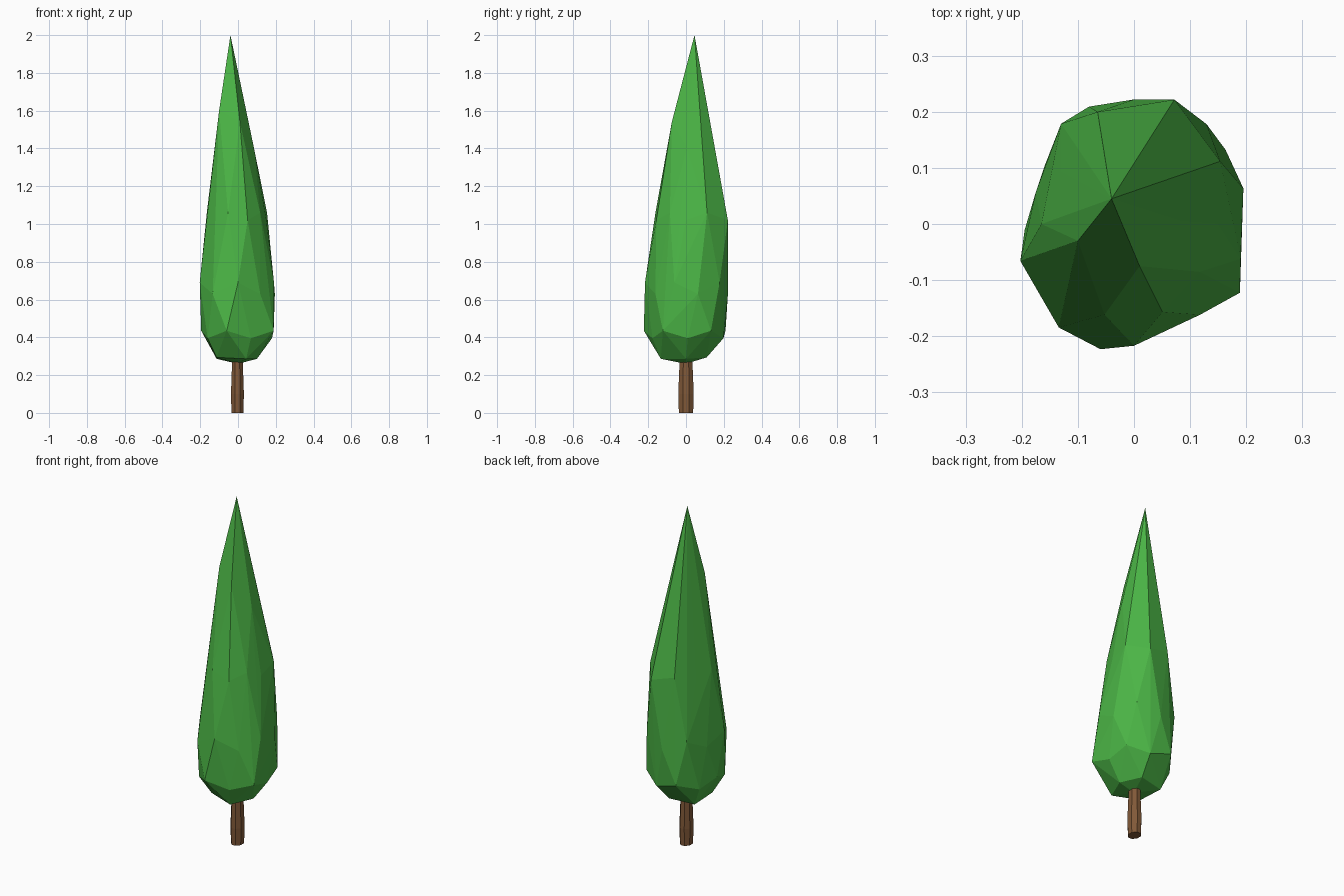
import bpy, bmesh
from math import sin, cos, radians

if "Cube" in bpy.data.objects:
    bpy.data.objects.remove(bpy.data.objects["Cube"])


def ring(z, dz, phase, radii):
    """Uneven horizontal ring; alternate points are raised and lowered by dz."""
    step = 360 / len(radii)
    return [(r * cos(radians(phase + i * step)),
             r * sin(radians(phase + i * step)),
             z + (dz if i % 2 else -dz)) for i, r in enumerate(radii)]


def finish(name, bm, color):
    bmesh.ops.recalc_face_normals(bm, faces=bm.faces[:])
    mesh = bpy.data.meshes.new(name)
    bm.to_mesh(mesh)
    bm.free()
    mat = bpy.data.materials.new(name + "_color")
    mat.diffuse_color = color
    mat.use_nodes = True
    mat.node_tree.nodes["Principled BSDF"].inputs["Base Color"].default_value = mat.diffuse_color
    mesh.materials.append(mat)
    obj = bpy.data.objects.new(name, mesh)
    bpy.context.collection.objects.link(obj)
    return obj


# Foliage: leaning tip, irregular rings, faceted skin wrapped around them
points = [(-0.04, 0.045, 2.0), (0, 0, 0.26)]
points += [(0.085, 0.005, 1.40), (0.01, 0.13, 1.50), (-0.075, 0.065, 1.42),
           (-0.10, -0.03, 1.60), (0.01, -0.075, 1.54)]
points += ring(1.04, 0.02, 0, [.15, .19, .233, .21, .16, .165, .16, .17, .165, .145])
points += ring(0.66, 0.03, 18, [.205, .22, .222, .221, .184, .213, .228, .217, .2, .2])
points += ring(0.415, 0.02, 3, [.18, .21, .205, .224, .19, .195, .207, .231, .19, .225])
points += ring(0.29, 0.004, 0, [.10, .115, .14, .14, .14])

bm = bmesh.new()
for p in points:
    bm.verts.new(p)
hull = bmesh.ops.convex_hull(bm, input=bm.verts[:])
loose = [v for v in bm.verts if not v.link_faces]
bmesh.ops.delete(bm, geom=loose, context='VERTS')
finish("foliage", bm, (0.07, 0.46, 0.06, 1))

# Trunk: eight-sided post, slightly swollen near the ground
SIDES = 8
bm = bmesh.new()
loops = []
for z, r in [(0, 0.034), (0.1, 0.037), (0.34, 0.028)]:
    loops.append([bm.verts.new((r * cos(radians(45 * i + 22.5)) - 0.003,
                                1.2 * r * sin(radians(45 * i + 22.5)), z))
                  for i in range(SIDES)])
for low, high in zip(loops, loops[1:]):
    for i in range(SIDES):
        j = (i + 1) % SIDES
        bm.faces.new((low[i], low[j], high[j], high[i]))
bm.faces.new(loops[0])
bm.faces.new(loops[-1])
finish("trunk", bm, (0.22, 0.10, 0.04, 1))
